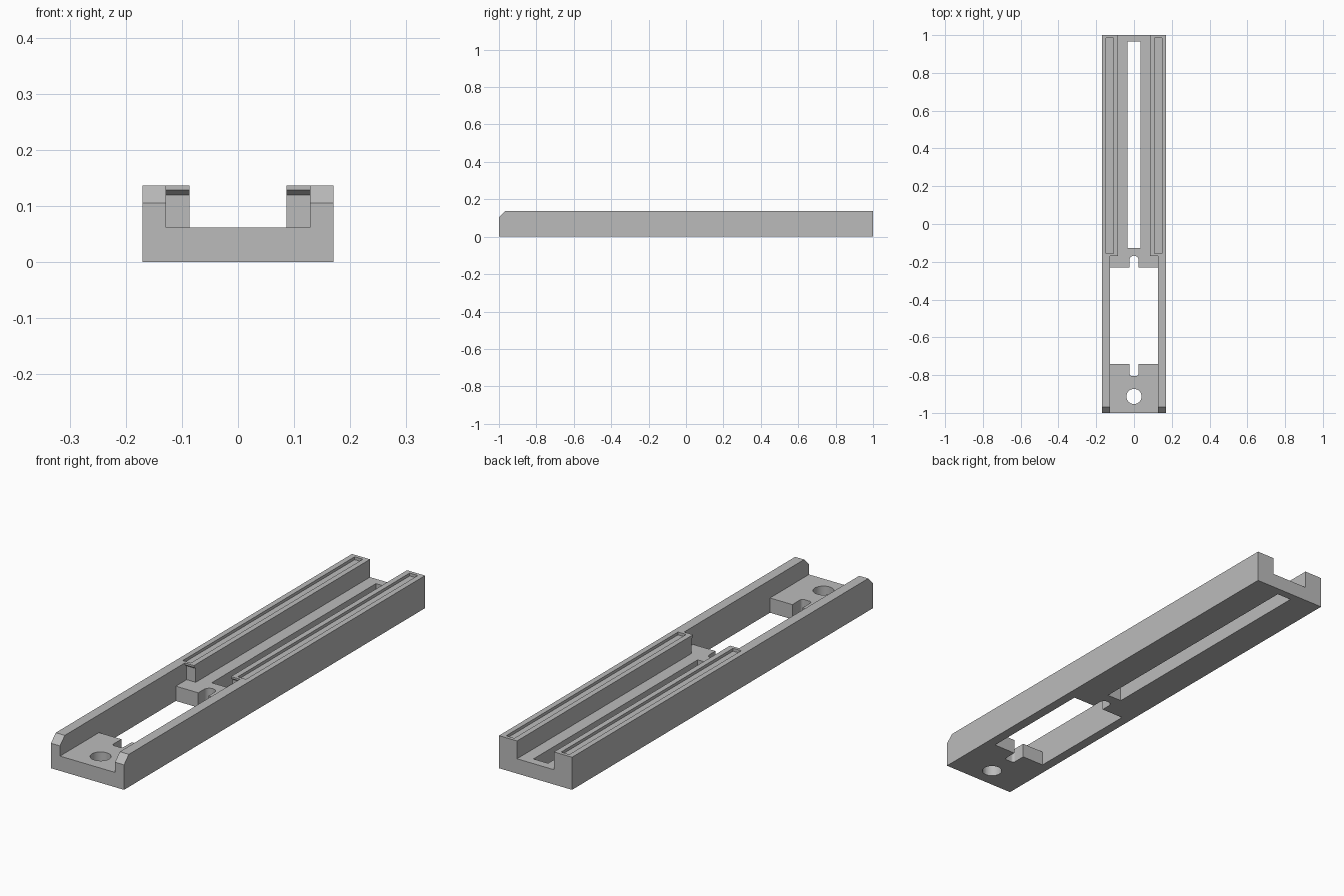
import bpy, bmesh, math
from mathutils import Vector

cube = bpy.data.objects.get("Cube")
if cube:
    bpy.data.objects.remove(cube, do_unlink=True)

HALF_W, HEIGHT, FLOOR = 0.17, 0.137, 0.062
WALL_IN, RAIL_IN = 0.128, 0.086
RAIL_END, GROOVE_Z = -0.17, 0.125

grey = bpy.data.materials.new("plain grey")
grey.use_nodes = True
colour = (0.5, 0.5, 0.5, 1)
grey.diffuse_color = colour
grey.node_tree.nodes["Principled BSDF"].inputs["Base Color"].default_value = colour


def prism(name, points, direction):
    """Extrude a closed outline along a direction."""
    bm = bmesh.new()
    face = bm.faces.new([bm.verts.new(p) for p in points])
    top = bmesh.ops.extrude_face_region(bm, geom=[face])
    moved = [g for g in top["geom"] if isinstance(g, bmesh.types.BMVert)]
    bmesh.ops.translate(bm, verts=moved, vec=Vector(direction))
    bmesh.ops.recalc_face_normals(bm, faces=bm.faces)
    mesh = bpy.data.meshes.new(name)
    bm.to_mesh(mesh)
    bm.free()
    mesh.materials.append(grey)
    obj = bpy.data.objects.new(name, mesh)
    bpy.context.collection.objects.link(obj)
    return obj


def side_profile(name, yz, half):
    """Side outline extruded across the width."""
    return prism(name, [(-half, y, z) for y, z in yz], (2 * half, 0, 0))


def plan(name, x0, x1, y0, y1, z0, z1, r=0, steps=8):
    """Upright block with optional rounded corners."""
    corners = [(x1, y1, 0), (x0, y1, 1), (x0, y0, 2), (x1, y0, 3)]
    pts = []
    for x, y, quarter in corners:
        if r == 0:
            pts.append((x, y, z0))
            continue
        cx = x - r if x == x1 else x + r
        cy = y - r if y == y1 else y + r
        for i in range(steps + 1):
            a = (quarter + i / steps) * math.pi / 2
            pts.append((cx + r * math.cos(a), cy + r * math.sin(a), z0))
    return prism(name, pts, (0, 0, z1 - z0))


# Body with bevelled front top edge
body = side_profile("rail_body", [(-1, 0), (1, 0), (1, HEIGHT),
                                  (-0.968, HEIGHT), (-1, 0.105)], HALF_W)

cutters = [
    # Wide front channel, undercutting the lips at the rail ends
    side_profile("front_channel", [(-1.1, FLOOR), (-0.158, FLOOR), (-0.158, 0.12),
                                   (RAIL_END, 0.129), (RAIL_END, 0.2), (-1.1, 0.2)], WALL_IN),
    # Narrow channel between the rails
    plan("rear_channel", -RAIL_IN, RAIL_IN, -0.3, 1.1, FLOOR, 0.2),
    # Openings through the floor
    plan("window", -WALL_IN, WALL_IN, -0.741, -0.23, -0.1, 0.1),
    plan("long_slot", -0.034, 0.034, -0.126, 0.965, -0.1, 0.1),
    plan("rear_notch", -0.024, 0.024, -0.4, -0.168, -0.1, 0.1, 0.0235),
    plan("front_notch", -0.024, 0.024, -0.804, -0.6, -0.1, 0.1, 0.012),
    plan("screw_hole", -0.04, 0.04, -0.953, -0.873, -0.1, 0.1, 0.0399),
]
# Shallow grooves along the rail tops
for side, x in (("left", 0.128), ("right", -0.128)):
    cutters.append(plan(side + "_groove", x - 0.019, x + 0.019, -0.157, 0.985, GROOVE_Z, 0.2))

bpy.context.view_layer.objects.active = body
for cutter in cutters:
    cutter.hide_render = True
    mod = body.modifiers.new(cutter.name, "BOOLEAN")
    mod.operation = "DIFFERENCE"
    mod.solver = "EXACT"
    mod.object = cutter
    bpy.ops.object.modifier_apply(modifier=mod.name)
for cutter in cutters:
    bpy.data.objects.remove(cutter, do_unlink=True)

# Smooth only the round walls
bpy.ops.object.select_all(action="DESELECT")
body.select_set(True)
bpy.ops.object.shade_smooth_by_angle(angle=math.radians(25))
